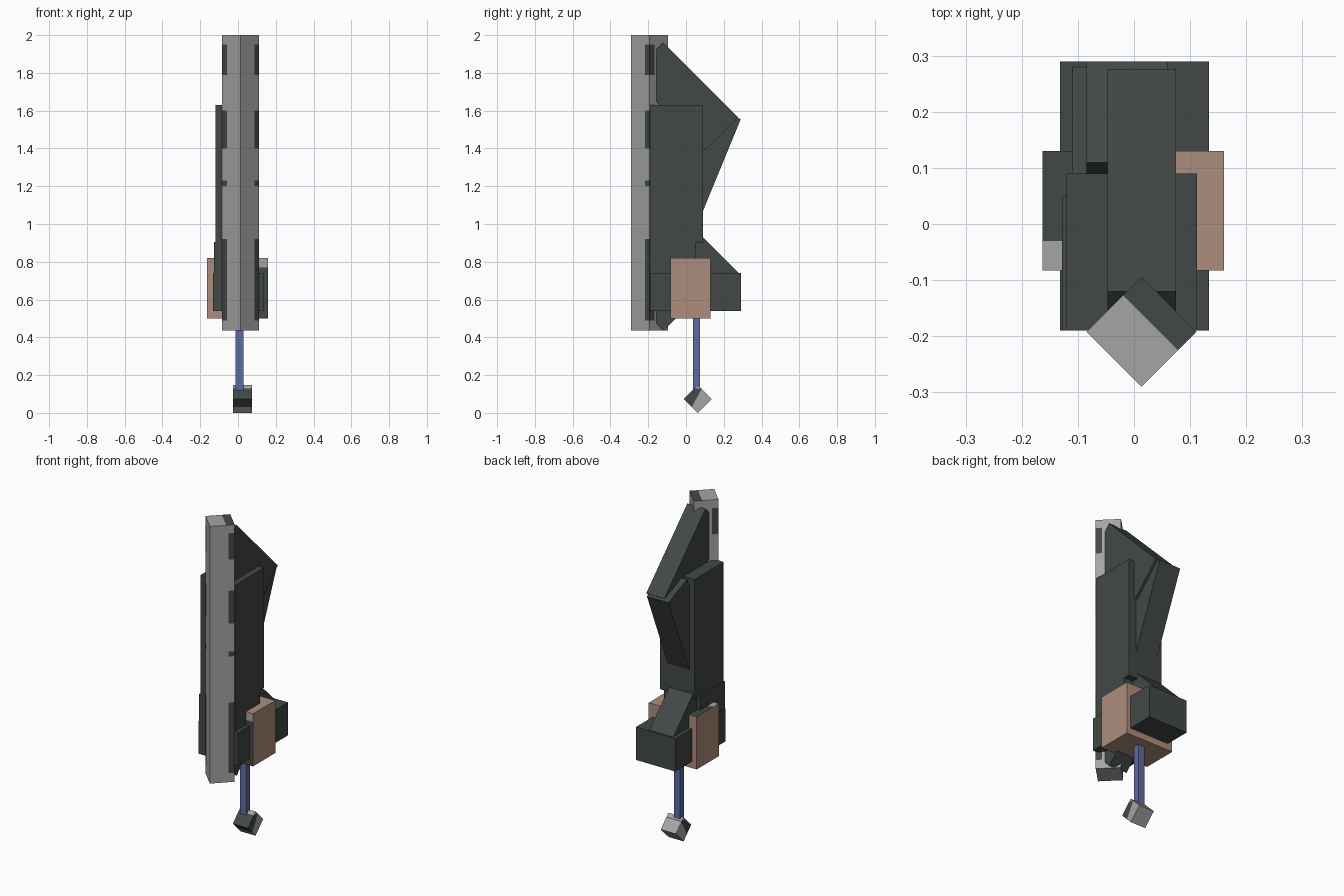
import bpy, bmesh
from mathutils import Vector

cube = bpy.data.objects.get("Cube")
if cube:
    bpy.data.objects.remove(cube, do_unlink=True)


def material(name, rgb):
    m = bpy.data.materials.new(name)
    m.use_nodes = True
    m.diffuse_color = (*rgb, 1)
    m.node_tree.nodes["Principled BSDF"].inputs["Base Color"].default_value = (*rgb, 1)
    return m


DARK = material("dark_slate", (0.055, 0.065, 0.063))
GREY = material("light_grey", (0.37, 0.375, 0.37))
TAN = material("dusty_tan", (0.42, 0.27, 0.2))
BLUE = material("steel_blue", (0.11, 0.15, 0.36))


def prism(name, profile, axis, low, high, mats, cuts=(), rule=None):
    """Extrude a profile along x or z, slice it by planes, colour faces by a rule."""
    bm = bmesh.new()
    place = (lambda p, d: (d, p[0], p[1])) if axis == "x" else (lambda p, d: (p[0], p[1], d))
    face = bm.faces.new([bm.verts.new(place(p, low)) for p in profile])
    ext = bmesh.ops.extrude_face_region(bm, geom=[face])
    moved = [v for v in ext["geom"] if isinstance(v, bmesh.types.BMVert)]
    bmesh.ops.translate(bm, verts=moved, vec=place((0, 0), high - low))
    for point, normal in cuts:
        geom = bm.verts[:] + bm.edges[:] + bm.faces[:]
        bmesh.ops.bisect_plane(bm, geom=geom, plane_co=point, plane_no=normal)
    bmesh.ops.recalc_face_normals(bm, faces=bm.faces)
    if rule:
        for f in bm.faces:
            f.material_index = rule(f.calc_center_median(), f.normal)
    mesh = bpy.data.meshes.new(name)
    bm.to_mesh(mesh)
    bm.free()
    for m in mats:
        mesh.materials.append(m)
    obj = bpy.data.objects.new(name, mesh)
    bpy.context.collection.objects.link(obj)
    return obj


def box(name, x, y, z, mats, cuts=(), rule=None):
    profile = [(y[0], z[0]), (y[1], z[0]), (y[1], z[1]), (y[0], z[1])]
    return prism(name, profile, "x", *x, mats, cuts, rule)


def diamond(a, b, r):
    return [(a - r, b), (a, b - r), (a + r, b), (a, b + r)]


# Square blade turned on edge, with worn dark patches along its side corners
BX, BY, BR = 0.0135, -0.192, 0.098
PATCHES = [(0.49, 0.92), (1.2, 1.23), (1.4, 1.6), (1.79, 1.95)]
blade_cuts = [((0, 0, z), (0, 0, 1)) for pair in PATCHES for z in pair]
blade_cuts += [((BX + s * 0.073, 0, 0), (1, 0, 0)) for s in (-1, 1)]
blade_cuts.append(((BX + 0.0315, BY, 0), (1, 1, 0)))


def blade_rule(c, n):
    if n.z > 0.9:
        return int(c.x - BX + c.y - BY > 0.0315)
    if n.z < -0.9:
        return 0
    return int(abs(c.x - BX) > 0.073 and any(a < c.z < b for a, b in PATCHES))


prism("blade", diamond(BX, BY, BR), "z", 0.435, 2.0, [GREY, DARK], blade_cuts, blade_rule)

# Main housing
box("upper_body", (-0.12, 0.112), (-0.19, 0.09), (0.9, 1.63), [DARK])
box("lower_body", (-0.128, 0.112), (-0.19, 0.05), (0.55, 0.905), [DARK])
box("rear_block", (-0.132, 0.134), (-0.19, 0.29), (0.54, 0.74), [DARK])

# Slanted braces
BRACES = {
    "top_brace": ((-0.047, 0.075), [(-0.12, 1.96), (0.275, 1.565), (0.1, 1.39),
                                    (-0.2, 1.69), (-0.2, 1.88)]),
    "back_brace": ((-0.085, 0.06), [(0.29, 1.555), (0.11, 1.628), (-0.1, 1.12), (0.08, 1.045)]),
    "rear_slope": ((-0.11, 0.05), [(0.08, 0.94), (0.28, 0.74), (0.28, 0.7), (0, 0.7), (0, 0.86)]),
    "bottom_brace": ((-0.047, 0.075), [(-0.12, 0.435), (0.08, 0.635), (-0.08, 0.79),
                                       (-0.2, 0.67), (-0.2, 0.515)]),
}
for name, (span, profile) in BRACES.items():
    prism(name, profile, "x", *span, [DARK])


# Grip mount, with dark and grey areas on the front and top
def mount_rule(c, n):
    if n.y < -0.9 and c.x > 0:
        return 2 if c.z > 0.77 else 1
    if n.z > 0.9 and c.x < 0:
        return 2 if c.y < -0.03 else 1
    return 0


box("grip_mount", (-0.163, 0.16), (-0.083, 0.13), (0.5, 0.82), [TAN, DARK, GREY],
    [((0, 0, 0), (1, 0, 0)), ((0, 0, 0.77), (0, 0, 1)), ((0, -0.03, 0), (0, 1, 0))], mount_rule)

# Handle rod and tilted pommel
box("handle_rod", (-0.012, 0.03), (0.037, 0.073), (0.1, 0.52), [BLUE])
SPLIT, SLANT = Vector((0, 0.06, 0.085)), Vector((0, 0.87, -0.48))


def pommel_rule(c, n):
    return int((c - SPLIT).dot(SLANT) > 0 or c.z > 0.13 or c.z < 0.03)


prism("pommel", diamond(0.062, 0.0735, 0.0735), "x", -0.027, 0.075, [DARK, GREY],
      [(SPLIT, SLANT), ((0, 0, 0.13), (0, 0, 1)), ((0, 0, 0.03), (0, 0, 1))], pommel_rule)
